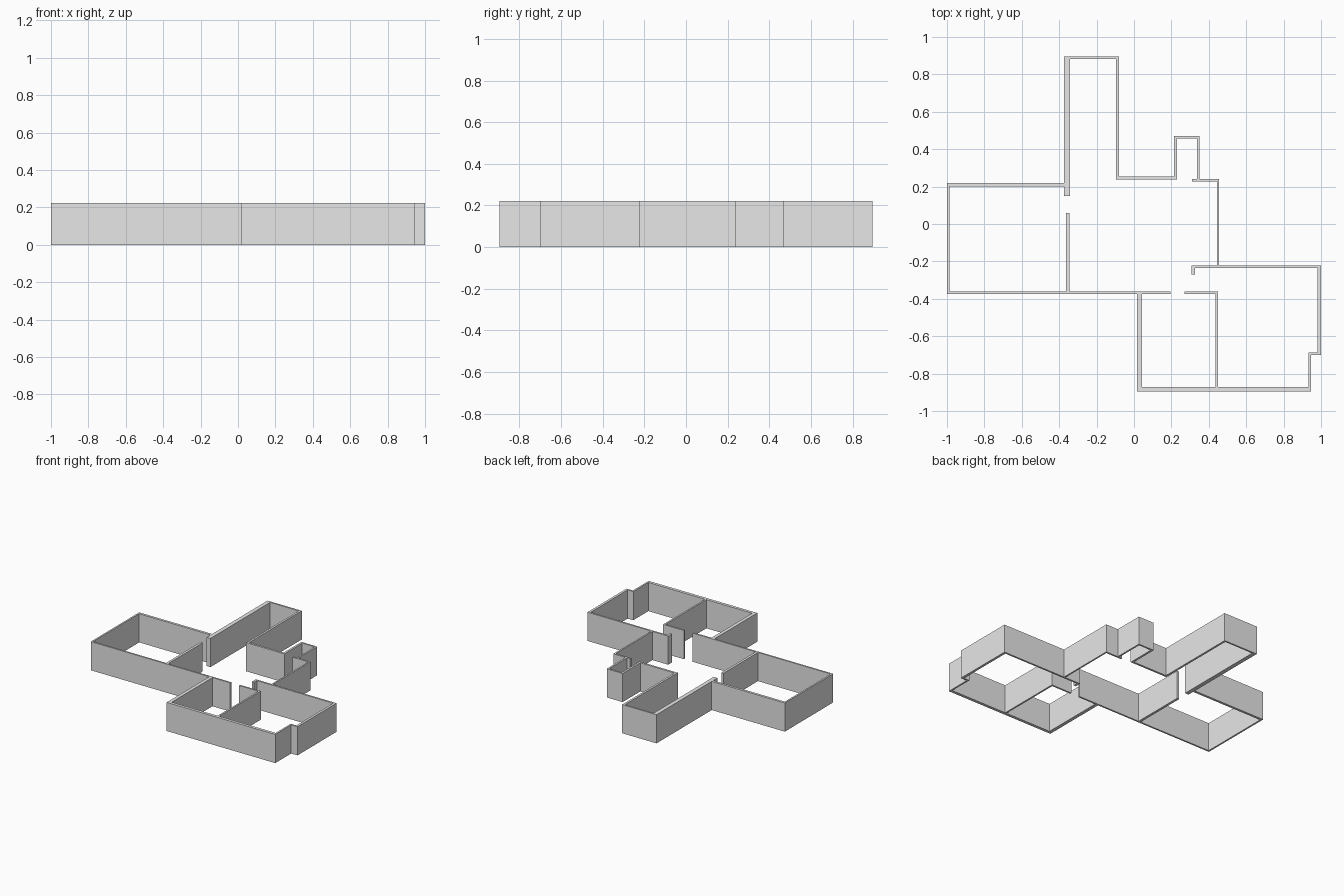
import bpy
import bmesh
from mathutils import Matrix, Vector

# Remove the default cube
default_cube = bpy.data.objects.get("Cube")
if default_cube:
    bpy.data.objects.remove(default_cube, do_unlink=True)

HEIGHT = 0.222

# One plain grey plaster for every wall
plaster = bpy.data.materials.new("plaster_grey")
plaster.use_nodes = True
grey = (0.8, 0.8, 0.8, 1)
plaster.diffuse_color = grey
plaster.node_tree.nodes["Principled BSDF"].inputs["Base Color"].default_value = grey


def wall(name, west, east, south, north):
    """Full-height wall block standing on the ground, given its plan edges."""
    size = Vector((east - west, north - south, HEIGHT))
    centre = Vector(((west + east) / 2, (south + north) / 2, HEIGHT / 2))
    mesh = bpy.data.meshes.new(name)
    bm = bmesh.new()
    bmesh.ops.create_cube(bm, size=1, matrix=Matrix.Diagonal(size.to_4d()))
    bm.to_mesh(mesh)
    bm.free()
    mesh.materials.append(plaster)
    block = bpy.data.objects.new(name, mesh)
    block.location = centre
    bpy.context.collection.objects.link(block)
    return block


# Large room on the right-hand side of the plan, with the long front wall
wall("large_room_outer_wall", -1, -0.987, -0.374, 0.219)
wall("large_room_back_wall", -0.987, -0.374, 0.2, 0.219)
wall("long_front_wall", -0.987, 0.195, -0.374, -0.361)
wall("large_room_divider", -0.364, -0.345, -0.361, 0.06)

# Narrow room at the back
wall("back_room_thick_wall", -0.374, -0.342, 0.15, 0.895)
wall("back_room_end_wall", -0.342, -0.08, 0.882, 0.895)
wall("back_room_inner_wall", -0.096, -0.08, 0.238, 0.882)

# Hall and closet
wall("hall_back_wall", -0.08, 0.214, 0.238, 0.254)
wall("closet_near_wall", 0.214, 0.23, 0.238, 0.47)
wall("closet_back_wall", 0.23, 0.337, 0.457, 0.47)
wall("closet_far_wall", 0.337, 0.35, 0.24, 0.47)
wall("closet_return_wall", 0.31, 0.455, 0.226, 0.24)
wall("hall_side_wall", 0.443, 0.455, -0.222, 0.226)

# Corner bedroom with a stepped corner
wall("bedroom_back_wall", 0.308, 1, -0.236, -0.222)
wall("bedroom_door_stub", 0.308, 0.326, -0.27, -0.236)
wall("bedroom_side_wall", 0.981, 1, -0.7, -0.236)
wall("bedroom_step_wall", 0.933, 0.981, -0.7, -0.687)
wall("bedroom_step_side", 0.933, 0.946, -0.872, -0.7)

# Small front room sharing the bedroom's front wall
wall("shared_front_wall", 0.016, 0.946, -0.895, -0.872)
wall("front_room_thick_wall", 0.016, 0.043, -0.872, -0.374)
wall("front_room_divider", 0.436, 0.449, -0.872, -0.374)
wall("front_room_door_wall", 0.27, 0.449, -0.374, -0.361)
